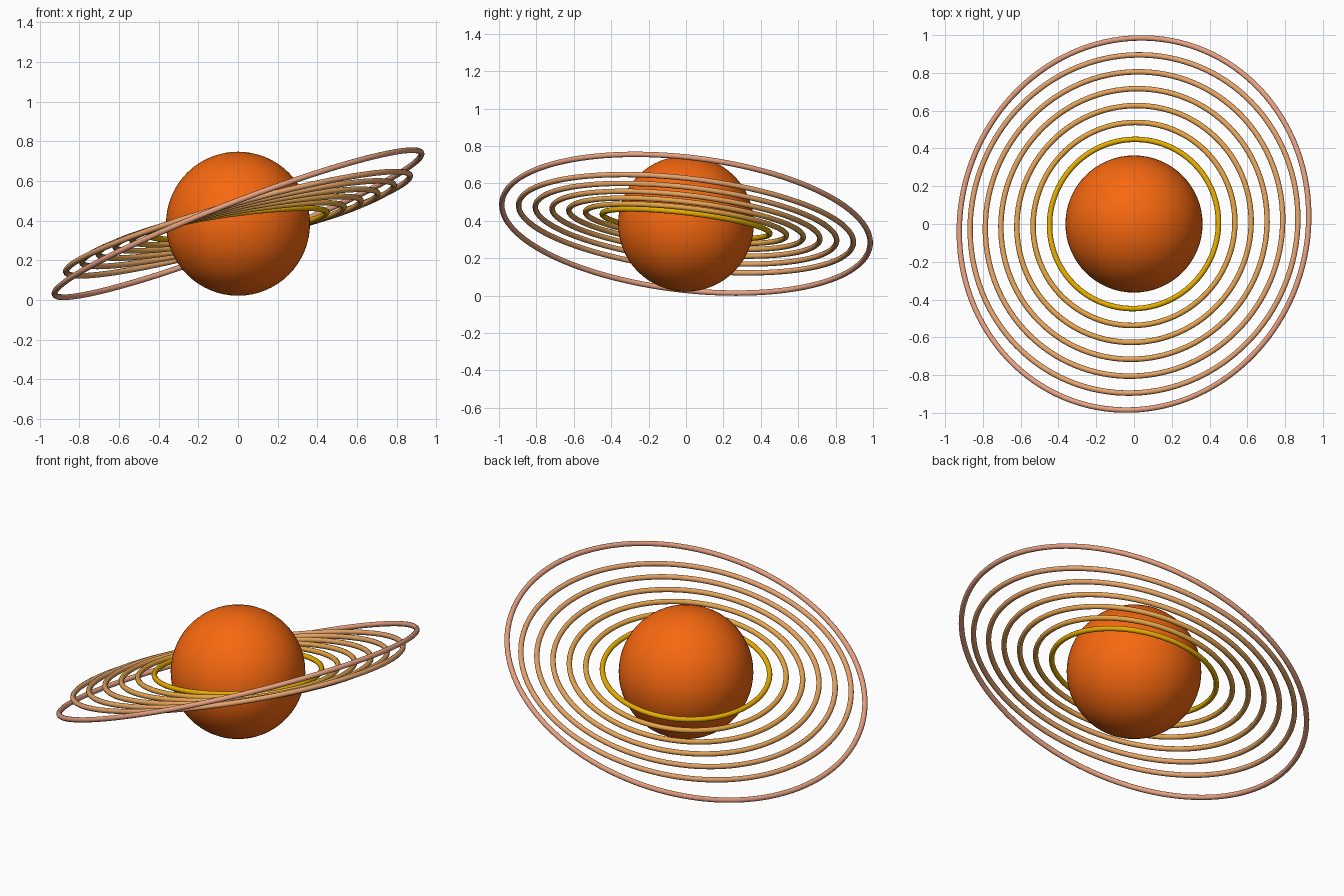
import bpy, math
from mathutils import Vector

if "Cube" in bpy.data.objects:
    bpy.data.objects.remove(bpy.data.objects["Cube"])

CENTER = Vector((0, 0, 0.384))
TUBE = 0.0145


def paint(obj, name, rgb):
    mat = bpy.data.materials.new(name)
    mat.diffuse_color = (*rgb, 1)
    mat.use_nodes = True
    mat.node_tree.nodes["Principled BSDF"].inputs["Base Color"].default_value = mat.diffuse_color
    obj.data.materials.append(mat)


def smooth(obj):
    for p in obj.data.polygons:
        p.use_smooth = True


# Planet body
bpy.ops.mesh.primitive_uv_sphere_add(segments=64, ring_count=32, radius=0.363, location=CENTER)
planet = bpy.context.object
planet.name = "planet"
smooth(planet)
paint(planet, "planet_orange", (0.93, 0.14, 0.005))

# Concentric rings: constant slope in y, growing tilt in x towards the outside
tilts = [7.5, 9.1, 10.7, 12.3, 14.0, 15.7, 21.1]
colors = [(0.80, 0.42, 0.0)] + [(0.80, 0.38, 0.06 + 0.025 * i) for i in range(5)] + [(0.80, 0.36, 0.22)]
for i, (tilt, rgb) in enumerate(zip(tilts, colors)):
    normal = Vector((-math.tan(math.radians(tilt)), 0.118, 1))
    bpy.ops.mesh.primitive_torus_add(
        major_segments=128, minor_segments=12,
        major_radius=0.451 + 0.09 * i, minor_radius=TUBE,
        location=CENTER, rotation=Vector((0, 0, 1)).rotation_difference(normal).to_euler())
    ring = bpy.context.object
    ring.name = f"ring_{i + 1}"
    smooth(ring)
    paint(ring, f"ring_color_{i + 1}", rgb)
